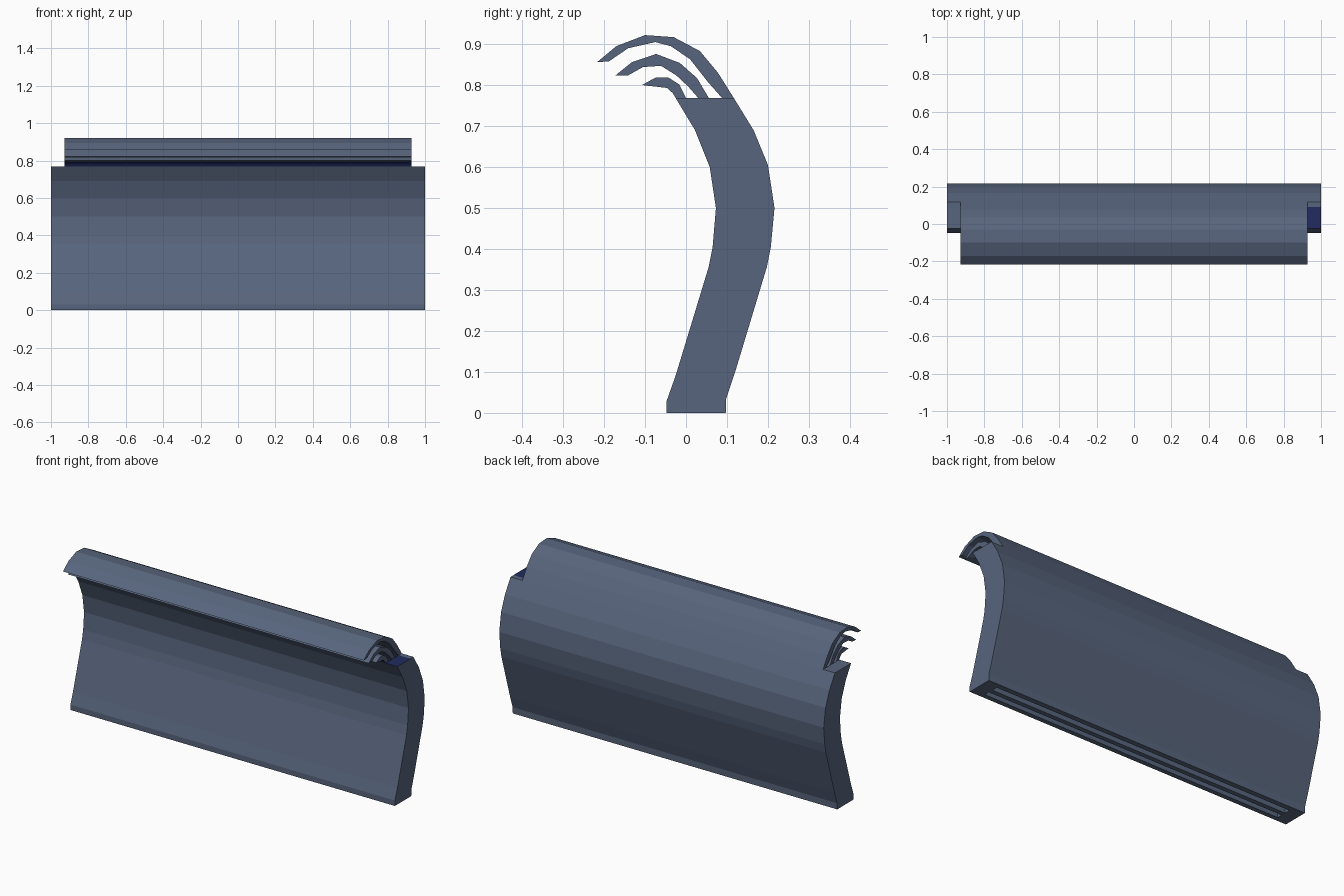
import bpy, bmesh

if "Cube" in bpy.data.objects:
    bpy.data.objects.remove(bpy.data.objects["Cube"])


def material(name, rgb):
    m = bpy.data.materials.new(name)
    m.diffuse_color = (*rgb, 1)
    m.use_nodes = True
    m.node_tree.nodes["Principled BSDF"].inputs["Base Color"].default_value = m.diffuse_color
    return m


slate = material("slate grey", (0.098, 0.130, 0.205))
navy = material("navy blue", (0.016, 0.024, 0.115))

# Body section as (y, z): front and back outline, bottom to top
FRONT = [(-0.047, 0), (-0.047, 0.03), (-0.025, 0.092), (0.055, 0.355), (0.065, 0.405),
         (0.073, 0.50), (0.058, 0.60), (0.022, 0.69), (-0.025, 0.768)]
BACK = [(0.097, 0), (0.098, 0.035), (0.12, 0.1), (0.197, 0.355), (0.207, 0.405),
        (0.216, 0.50), (0.20, 0.605), (0.165, 0.69), (0.117, 0.768)]
END = 0.927


def column(t):
    """Outline at fraction t of the way from front to back."""
    return [(a[0] + (b[0] - a[0]) * t, a[1] + (b[1] - a[1]) * t)
            for a, b in zip(FRONT, BACK)]


def extruded(name, columns, x0, x1, is_navy=None):
    """Fill a section between point columns with quads and extrude it along x."""
    bm = bmesh.new()
    grid = [[bm.verts.new((x0, y, z)) for y, z in col] for col in columns]
    for a, b in zip(grid, grid[1:]):
        for i in range(len(a) - 1):
            bm.faces.new((a[i], b[i], b[i + 1], a[i + 1]))
    new = bmesh.ops.extrude_face_region(bm, geom=bm.faces[:], use_keep_orig=True)["geom"]
    bmesh.ops.translate(bm, vec=(x1 - x0, 0, 0),
                        verts=[v for v in new if isinstance(v, bmesh.types.BMVert)])
    bmesh.ops.recalc_face_normals(bm, faces=bm.faces)
    for f in bm.faces:
        f.material_index = int(bool(is_navy and is_navy(f)))
    mesh = bpy.data.meshes.new(name)
    bm.to_mesh(mesh)
    bm.free()
    mesh.materials.append(slate)
    mesh.materials.append(navy)
    obj = bpy.data.objects.new(name, mesh)
    bpy.context.collection.objects.link(obj)
    return obj


# End blocks closing the slots; the right one has a navy top
extruded("left_end_block", [column(0), column(1)], -1, -END)
extruded("right_end_block", [column(0), column(0.81), column(1)], END, 1,
         lambda f: f.normal.z > 0.9 and f.calc_center_median().y < 0.09)

# Curled tips of the vanes, root to tip: (lower side, upper side)
inner_tip = ([(-0.032, 0.78), (-0.046, 0.793), (-0.075, 0.7965), (-0.1, 0.799)],
             [(-0.017, 0.802), (-0.044, 0.819), (-0.073, 0.819), (-0.106, 0.801)])
middle_tip = ([(0.005, 0.797), (-0.024, 0.824), (-0.061, 0.847), (-0.105, 0.844),
               (-0.141, 0.824)],
              [(0.027, 0.817), (-0.015, 0.854), (-0.073, 0.876), (-0.132, 0.856),
               (-0.173, 0.823)])
outer_tip = ([(0.054, 0.807), (0.01, 0.863), (-0.037, 0.895), (-0.075, 0.905),
              (-0.141, 0.89), (-0.188, 0.858)],
             [(0.078, 0.83), (0.034, 0.883), (-0.03, 0.917), (-0.1, 0.922),
              (-0.17, 0.895), (-0.217, 0.856)])


def under_curl(f):
    c = f.calc_center_median()
    return 0.768 < c.z < 0.793 and f.normal.y < -0.3


# Three vanes running from the base through the body, with two slots between
for name, t0, t1, tip, rule in (("inner_vane", 0, 0.18, inner_tip, under_curl),
                                ("middle_vane", 0.39, 0.57, middle_tip, None),
                                ("outer_vane", 0.80, 1, outer_tip, None)):
    extruded(name, [column(t0) + tip[0], column(t1) + tip[1]], -END, END, rule)
